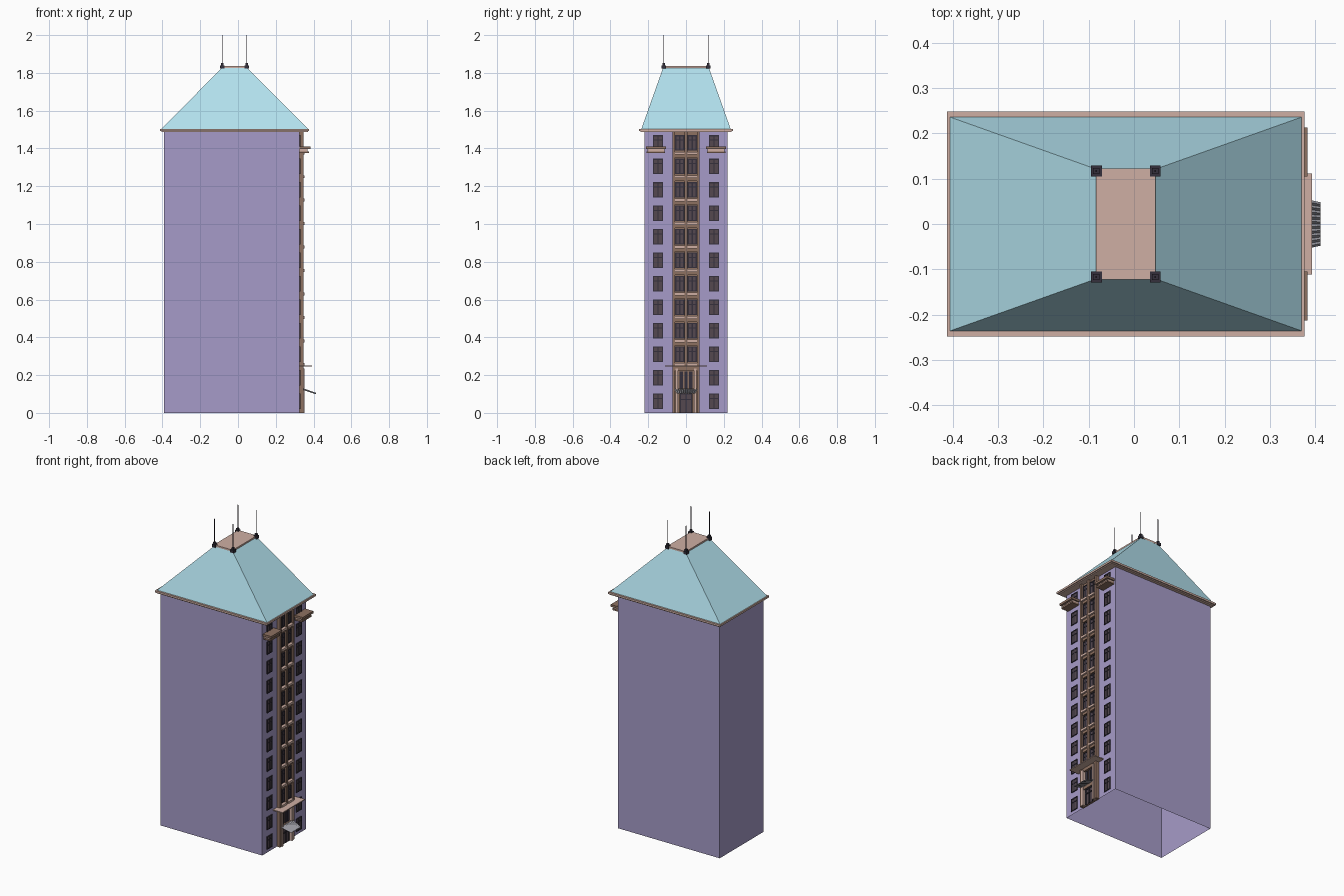
import bpy, bmesh

if "Cube" in bpy.data.objects:
    bpy.data.objects.remove(bpy.data.objects["Cube"])


def mat(name, r, g, b):
    m = bpy.data.materials.new(name)
    m.diffuse_color = (r, g, b, 1)
    m.use_nodes = True
    m.node_tree.nodes["Principled BSDF"].inputs["Base Color"].default_value = m.diffuse_color
    return m


PURPLE = mat("purple_wall", 0.38, 0.33, 0.58)
CYAN = mat("pale_blue_roof", 0.45, 0.76, 0.86)
TAN = mat("tan_stone", 0.62, 0.43, 0.37)
BROWN = mat("brown_stone", 0.27, 0.165, 0.12)
DARK = mat("dark_metal", 0.035, 0.03, 0.045)
GLASS = mat("window_glass", 0.09, 0.065, 0.08)
GREY = mat("awning_grey", 0.3, 0.3, 0.33)


def finish(name, bm, material):
    bmesh.ops.recalc_face_normals(bm, faces=bm.faces)
    me = bpy.data.meshes.new(name)
    bm.to_mesh(me)
    bm.free()
    me.materials.append(material)
    ob = bpy.data.objects.new(name, me)
    bpy.context.collection.objects.link(ob)
    return ob


def boxes(name, items, material):
    """One object from boxes given as (x0, x1, y0, y1, z0, z1)."""
    bm = bmesh.new()
    for x0, x1, y0, y1, z0, z1 in items:
        vs = bmesh.ops.create_cube(bm, size=1)["verts"]
        for v in vs:
            v.co = ((x0 + x1) / 2 + v.co.x * (x1 - x0),
                    (y0 + y1) / 2 + v.co.y * (y1 - y0),
                    (z0 + z1) / 2 + v.co.z * (z1 - z0))
    return finish(name, bm, material)


def both(x0, x1, y0, y1, z0, z1):
    """A box and its mirror image across y = 0."""
    return [(x0, x1, y0, y1, z0, z1), (x0, x1, -y1, -y0, z0, z1)]


def ring_loft(name, lower, upper, material, cap):
    """Four walls between two rectangles (x0, x1, y, z), optional top."""
    bm = bmesh.new()
    rings = [[bm.verts.new(p) for p in
              ((x0, -y, z), (x1, -y, z), (x1, y, z), (x0, y, z))]
             for x0, x1, y, z in (lower, upper)]
    a, b = rings
    for i in range(4):
        j = (i + 1) % 4
        bm.faces.new((a[i], a[j], b[j], b[i]))
    if cap:
        bm.faces.new(b)
    return finish(name, bm, material)


WALL = 0.325   # x of the decorated wall
STEP = 0.1243  # storey height

# tower walls (open underneath), cornice and hipped roof
ring_loft("tower_walls", (-0.392, WALL, 0.22, 0), (-0.392, WALL, 0.22, 1.49), PURPLE, False)
boxes("cornice", [(-0.405, 0.37, -0.24, 0.24, 1.486, 1.494),
                  (-0.413, 0.377, -0.248, 0.248, 1.492, 1.504)], TAN)
ring_loft("roof", (-0.406, 0.37, 0.236, 1.504), (-0.083, 0.047, 0.121, 1.828), CYAN, True)
boxes("roof_cap", [(-0.084, 0.048, -0.122, 0.122, 1.826, 1.837)], TAN)

# corner lanterns and antennas on the roof cap
posts, masts = [], []
for x in (-0.083, 0.047):
    posts += both(x - 0.012, x + 0.012, 0.105, 0.129, 1.822, 1.84)
    posts += both(x - 0.007, x + 0.007, 0.11, 0.124, 1.84, 1.852)
    masts += both(x - 0.0018, x + 0.0018, 0.1152, 0.1188, 1.85, 2.0)
boxes("roof_corner_posts", posts, DARK)
boxes("antennas", masts, DARK)

# central bay: recessed backing, pilasters and spandrels
boxes("bay_backing", [(WALL - 0.004, 0.333, -0.072, 0.072, 0, 1.488)], BROWN)
boxes("bay_pilasters", both(WALL, 0.348, 0.058, 0.072, 0, 1.488)
      + [(WALL, 0.348, -0.008, 0.008, 0.25, 1.488)], BROWN)

# windows: glass, frames with a cross bar, and bay sills
glass, frames, sills, spandrels = [], [], [], []


def window(x, y, z, w, h):
    t = 0.006
    glass.extend(both(x - 0.002, x + 0.002, y - w / 2, y + w / 2, z, z + h))
    for y0, y1, z0, z1 in ((-w / 2, -w / 2 + t, 0, h), (w / 2 - t, w / 2, 0, h),
                           (-w / 2, w / 2, 0, t), (-w / 2, w / 2, h - t, h),
                           (-t / 2, t / 2, 0, h), (-w / 2, w / 2, h * 0.64, h * 0.64 + t)):
        frames.extend(both(x - 0.002, x + 0.005, y + y0, y + y1, z + z0, z + z1))


for i in range(12):
    z = 0.021 + i * STEP
    window(WALL, 0.148, z, 0.054, 0.082)
    if i >= 2:
        window(0.334, 0.033, z, 0.048, 0.082)
        sills += both(0.33, 0.352, 0.008, 0.058, z - 0.02, z - 0.006)
        spandrels += both(0.33, 0.341, 0.008, 0.058, z - 0.036, z - 0.02)
boxes("window_glass", glass, GLASS)
boxes("window_frames", frames, DARK)
boxes("bay_window_sills", sills, TAN)
boxes("bay_spandrels", spandrels, BROWN)

# two small balconies near the top
boxes("balcony_slabs", both(WALL, 0.383, 0.105, 0.213, 1.396, 1.41)
      + both(WALL, 0.375, 0.11, 0.208, 1.375, 1.385), BROWN)
boxes("balcony_fronts", both(WALL, 0.368, 0.113, 0.205, 1.383, 1.398), TAN)

# entrance: surround, door, transom lights, flat canopy
boxes("entrance_pilasters", both(WALL, 0.352, 0.042, 0.056, 0, 0.235), TAN)
boxes("entrance_lintel", [(WALL, 0.346, -0.058, 0.058, 0.225, 0.247),
                          (WALL, 0.346, -0.042, 0.042, 0.103, 0.128)], BROWN)
boxes("door", [(WALL, 0.336, -0.033, 0.033, 0, 0.103)], GLASS)
boxes("door_frame", both(0.333, 0.341, 0.027, 0.034, 0, 0.103)
      + [(0.333, 0.341, -0.003, 0.003, 0, 0.103),
         (0.333, 0.341, -0.034, 0.034, 0.068, 0.074),
         (0.333, 0.341, -0.034, 0.034, 0.097, 0.103)], DARK)
boxes("transom_lights", [(WALL, 0.338, y - 0.009, y + 0.009, 0.13, 0.22)
                         for y in (-0.026, 0, 0.026)], DARK)
boxes("entrance_canopy", [(WALL, 0.393, -0.112, 0.112, 0.245, 0.251)], TAN)

# corrugated sloping awning over the door
bm = bmesh.new()
rows = []
for i in range(21):
    t = i / 10 - 1
    dz = 0.006 * (i % 2)
    rows.append((bm.verts.new((0.345, t * 0.062, 0.124 + dz)),
                 bm.verts.new((0.412, t * 0.048, 0.101 + dz))))
for (a, b), (c, d) in zip(rows, rows[1:]):
    bm.faces.new((a, b, d, c))
awning = finish("door_awning", bm, GREY)
awning.modifiers.new("thickness", "SOLIDIFY").thickness = 0.002
